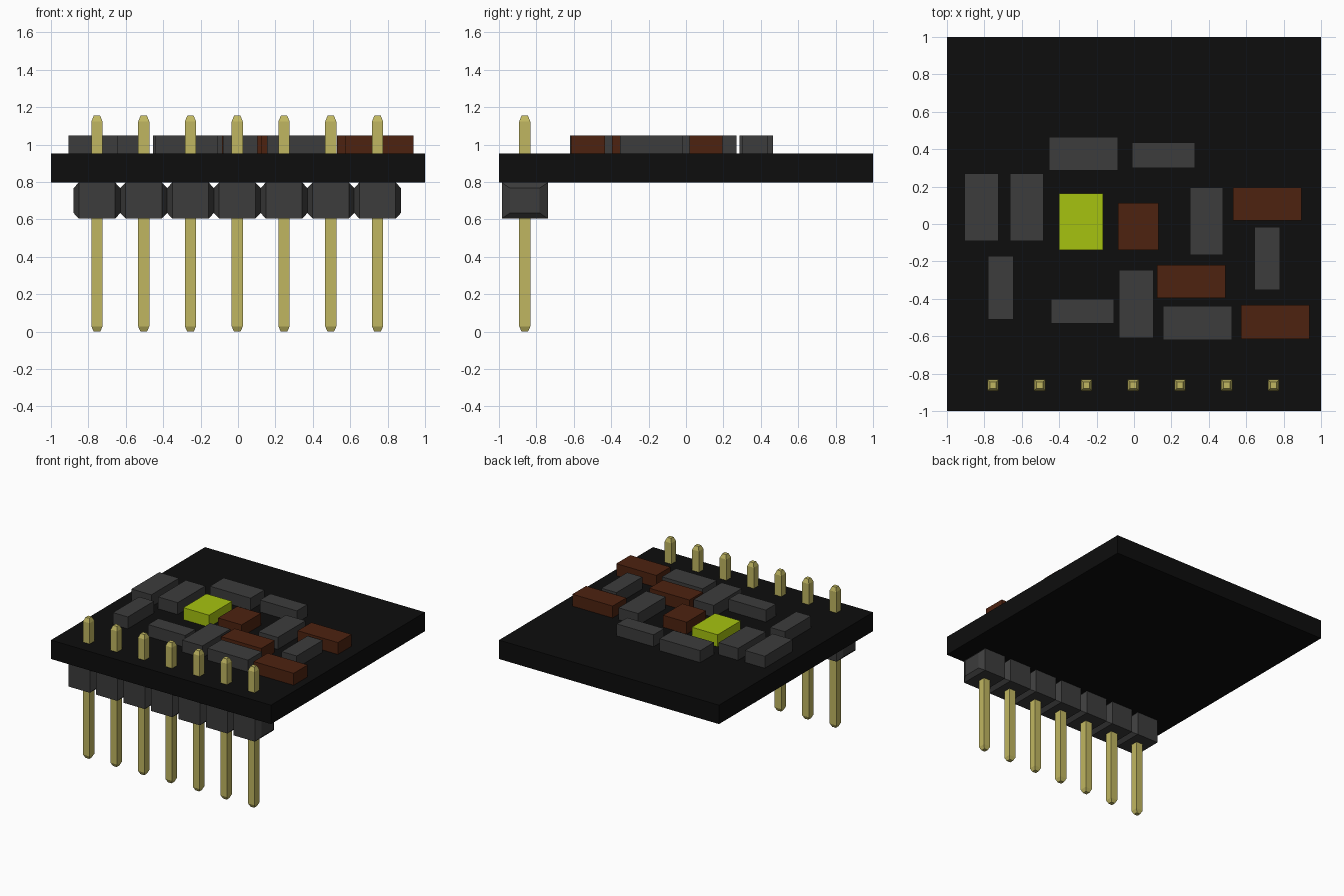
import bpy, bmesh
from mathutils import Vector

if "Cube" in bpy.data.objects:
    bpy.data.objects.remove(bpy.data.objects["Cube"], do_unlink=True)


def material(name, rgb):
    m = bpy.data.materials.new(name)
    m.use_nodes = True
    m.diffuse_color = (*rgb, 1)
    m.node_tree.nodes["Principled BSDF"].inputs["Base Color"].default_value = (*rgb, 1)
    return m


BLACK = material("board black", (0.004, 0.004, 0.004))
GREY = material("dark grey plastic", (0.045, 0.045, 0.045))
BROWN = material("brown component", (0.075, 0.016, 0.005))
LIME = material("lime component", (0.38, 0.54, 0.005))
BRASS = material("pale brass", (0.53, 0.47, 0.12))


def add_object(name, mesh, location=(0, 0, 0)):
    obj = bpy.data.objects.new(name, mesh)
    obj.location = location
    bpy.context.collection.objects.link(obj)
    return obj


def loft(name, mat, sections, place):
    """Capped stack of rectangles: (position along axis, half width, half height)."""
    bm = bmesh.new()
    rings = [[bm.verts.new(place(t, sx * w, sy * h))
              for sx, sy in ((-1, -1), (1, -1), (1, 1), (-1, 1))]
             for t, w, h in sections]
    for a, b in zip(rings, rings[1:]):
        for i in range(4):
            j = (i + 1) % 4
            bm.faces.new((a[i], a[j], b[j], b[i]))
    bm.faces.new(rings[0][::-1])
    bm.faces.new(rings[-1])
    bmesh.ops.recalc_face_normals(bm, faces=bm.faces)
    mesh = bpy.data.meshes.new(name)
    bm.to_mesh(mesh)
    bm.free()
    mesh.materials.append(mat)
    return mesh


def box(name, mat, x0, x1, y0, y1, z0, z1):
    mesh = loft(name, mat,
                [(z, (x1 - x0) / 2, (y1 - y0) / 2) for z in (-(z1 - z0) / 2, (z1 - z0) / 2)],
                lambda t, u, v: Vector((u, v, t)))
    return add_object(name, mesh, ((x0 + x1) / 2, (y0 + y1) / 2, (z0 + z1) / 2))


# Circuit board
BOTTOM, TOP, CHIP_TOP = 0.797, 0.952, 1.05
box("board", BLACK, -1, 1, -1, 1, BOTTOM, TOP)

# Surface components: x0, x1, y0, y1
chips = {
    "grey_chip": (GREY, [
        (-0.455, -0.085, 0.285, 0.465), (-0.01, 0.325, 0.30, 0.435),
        (-0.905, -0.725, -0.09, 0.27), (-0.663, -0.485, -0.09, 0.27),
        (0.30, 0.477, -0.165, 0.195), (0.643, 0.78, -0.352, -0.015),
        (-0.78, -0.645, -0.51, -0.17), (-0.445, -0.107, -0.533, -0.40),
        (-0.08, 0.103, -0.61, -0.245), (0.155, 0.525, -0.62, -0.438)]),
    "brown_chip": (BROWN, [
        (0.53, 0.895, 0.018, 0.195), (-0.085, 0.13, -0.138, 0.112),
        (0.123, 0.488, -0.395, -0.22), (0.573, 0.937, -0.615, -0.433)]),
    "lime_chip": (LIME, [(-0.40, -0.167, -0.138, 0.162)]),
}
for name, (mat, rects) in chips.items():
    for r in rects:
        box(name, mat, *r, TOP, CHIP_TOP)

# Pin header: housing blocks with tapered ends, each holding one pointed pin
block = loft("header_block", GREY,
             [(-0.125, 0.08, 0.067), (-0.097, 0.123, 0.096),
              (0.097, 0.123, 0.096), (0.125, 0.08, 0.067)],
             lambda t, u, v: Vector((t, u, v)))
pin = loft("header_pin", BRASS,
           [(0, 0.017, 0.017), (0.028, 0.03, 0.03),
            (1.123, 0.03, 0.03), (1.155, 0.017, 0.017)],
           lambda t, u, v: Vector((u, v, t)))
for i in range(7):
    x = (i - 3) * 0.25 - 0.004
    add_object("header_block", block, (x, -0.862, 0.701))
    add_object("header_pin", pin, (x, -0.862, 0))
